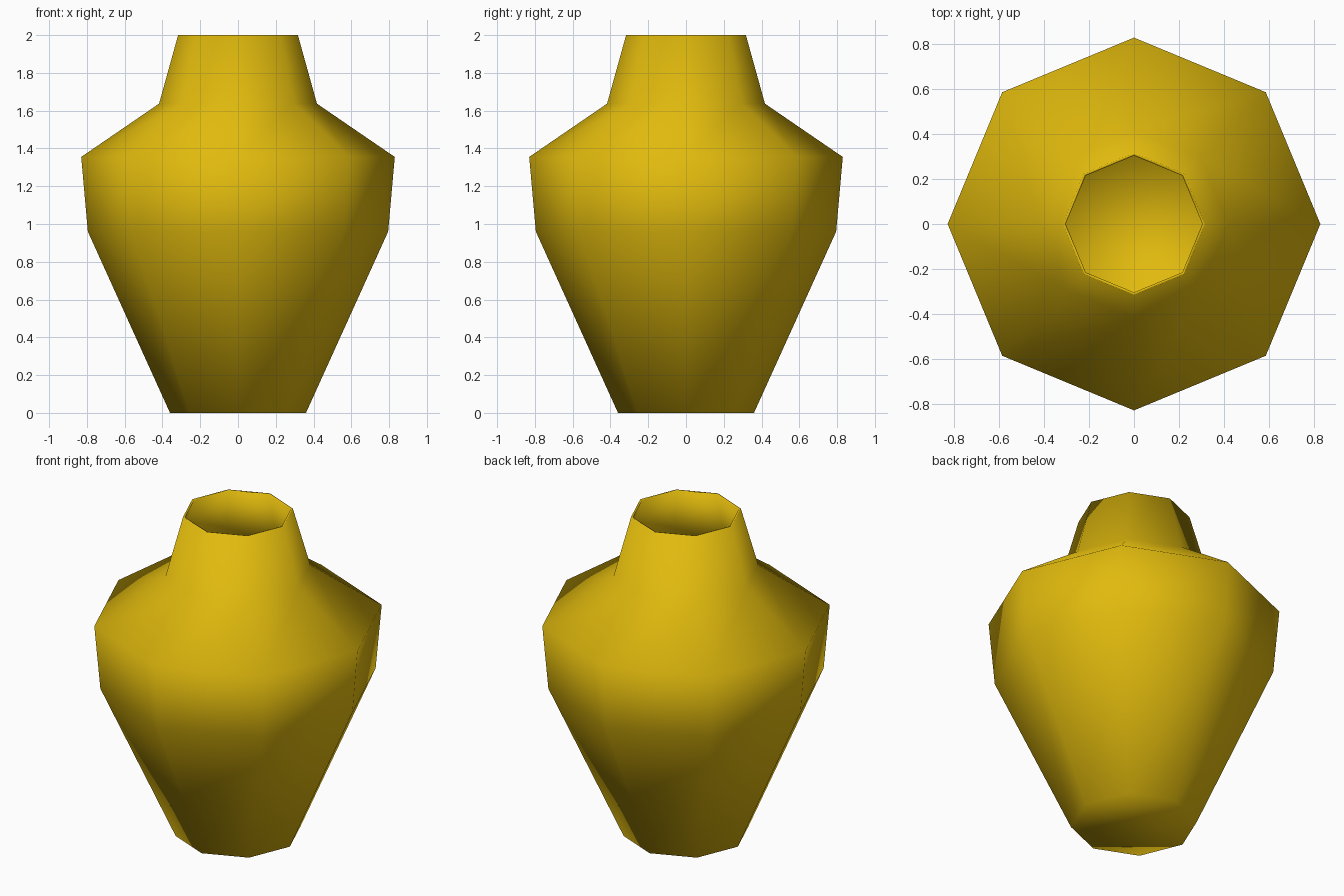
import bpy, bmesh
from math import cos, sin, tau

cube = bpy.data.objects.get("Cube")
if cube:
    bpy.data.objects.remove(cube, do_unlink=True)

SIDES = 8
# Outer profile as (radius, height), foot to rim
PROFILE = [(0.36, 0), (0.795, 0.96), (0.83, 1.355), (0.418, 1.637), (0.317, 2)]

# Glaze colour
glaze = bpy.data.materials.new("yellow_glaze")
glaze.use_nodes = True
colour = (0.75, 0.49, 0.004, 1)
glaze.diffuse_color = colour
glaze.node_tree.nodes["Principled BSDF"].inputs["Base Color"].default_value = colour

# Eight-sided body, closed at the foot and open at the rim
bm = bmesh.new()
rings = [[bm.verts.new((r * cos(tau * i / SIDES), r * sin(tau * i / SIDES), z))
          for i in range(SIDES)] for r, z in PROFILE]
for low, high in zip(rings, rings[1:]):
    for i in range(SIDES):
        j = (i + 1) % SIDES
        bm.faces.new((low[i], low[j], high[j], high[i]))
bm.faces.new(rings[0][::-1])
for face in bm.faces:
    face.smooth = True

mesh = bpy.data.meshes.new("vase")
bm.to_mesh(mesh)
bm.free()
mesh.materials.append(glaze)
vase = bpy.data.objects.new("vase", mesh)
bpy.context.collection.objects.link(vase)

# Thin wall with a narrow rim
wall = vase.modifiers.new("wall", 'SOLIDIFY')
wall.thickness = 0.013
wall.offset = -1
